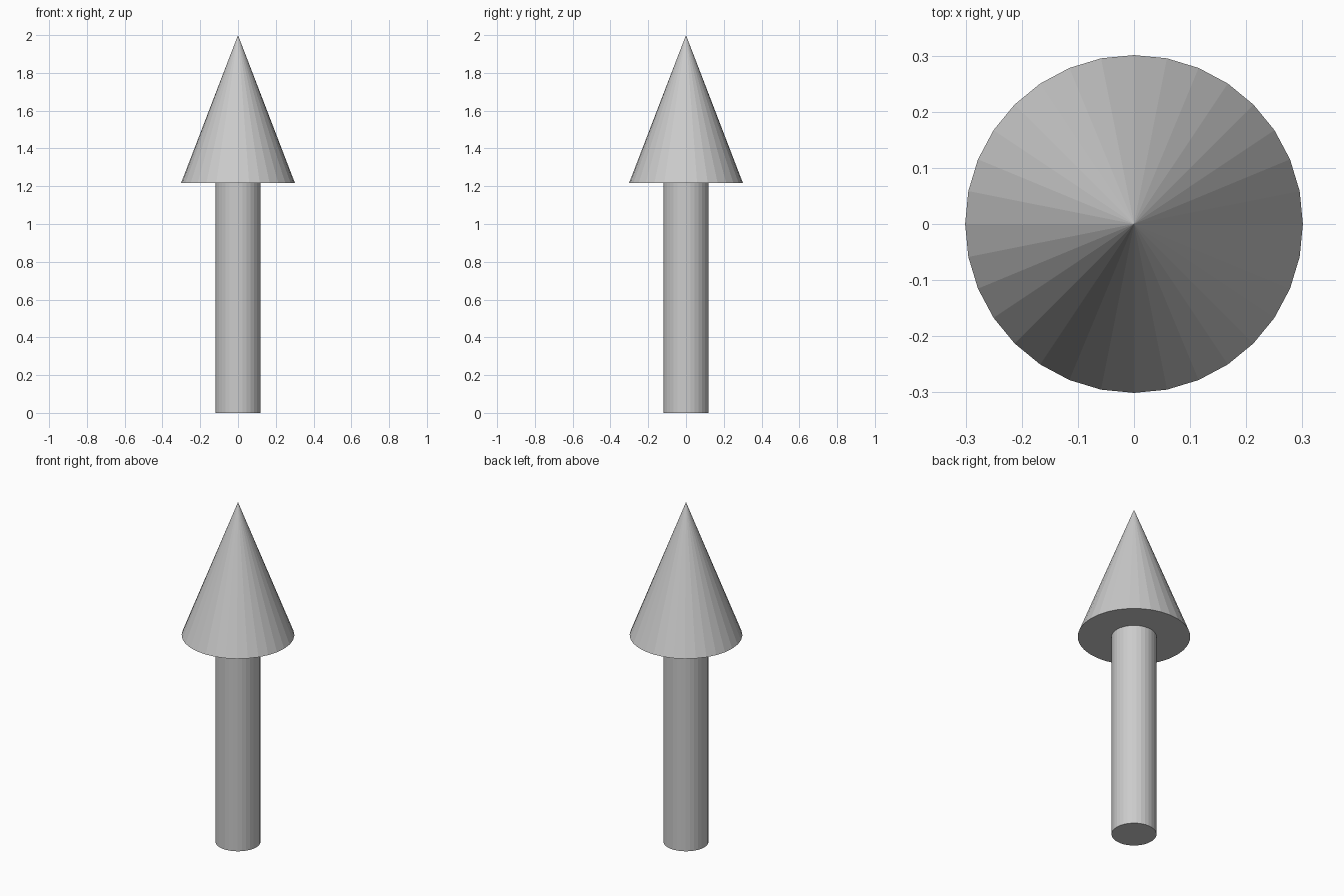
import bpy

if "Cube" in bpy.data.objects:
    bpy.data.objects.remove(bpy.data.objects["Cube"])

SIDES = 32
NECK = 1.218   # height where the shaft meets the head
TOP = 2.0

# Round shaft standing on the ground
bpy.ops.mesh.primitive_cylinder_add(vertices=SIDES, radius=0.12, depth=NECK,
                                    location=(0, 0, NECK / 2))
bpy.context.object.name = "arrow_shaft"

# Pointed head with a flat underside
bpy.ops.mesh.primitive_cone_add(vertices=SIDES, radius1=0.301, radius2=0,
                                depth=TOP - NECK,
                                location=(0, 0, (NECK + TOP) / 2))
bpy.context.object.name = "arrow_head"
